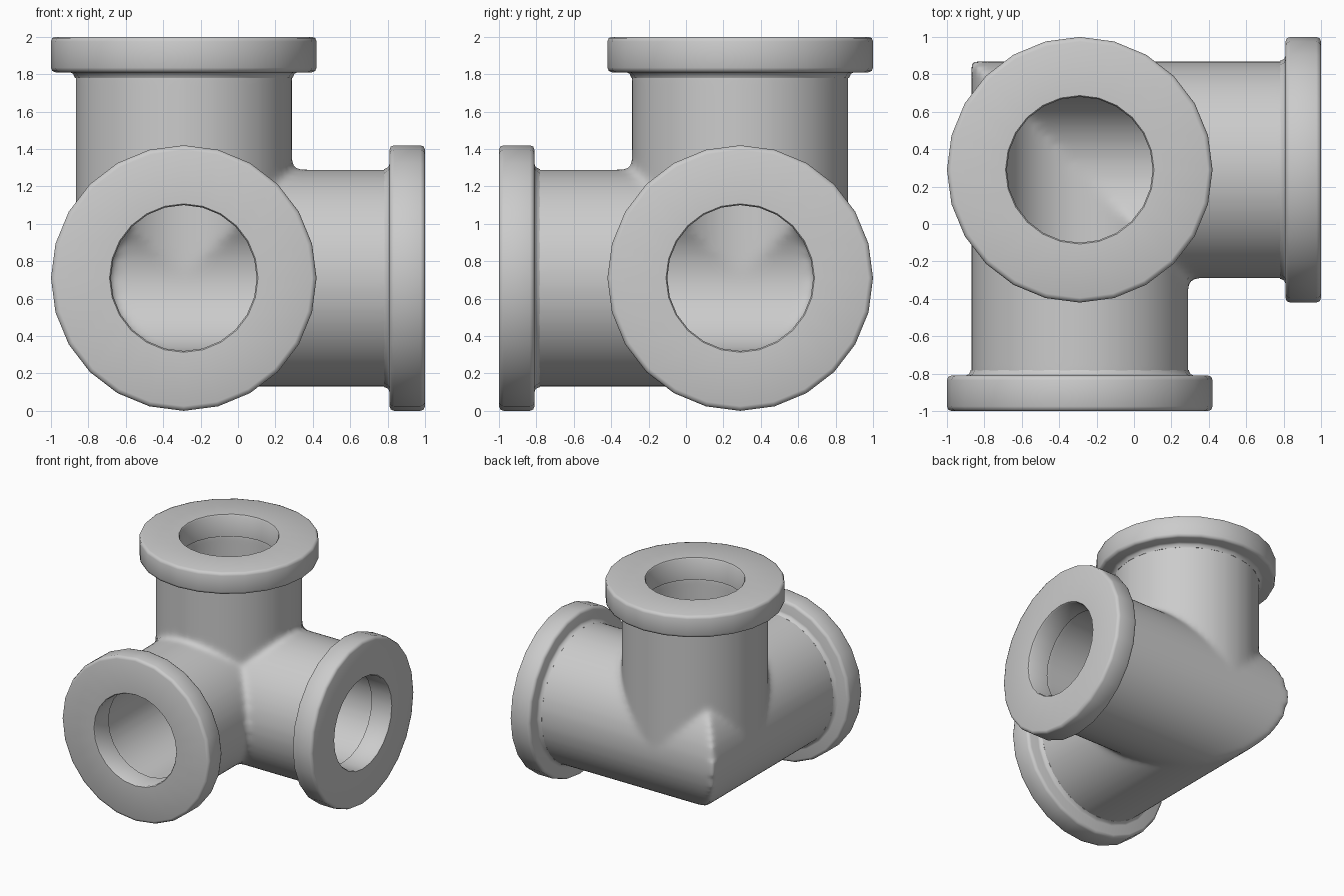
import bpy, bmesh
from math import cos, sin, tau, radians
from mathutils import Vector

cube = bpy.data.objects.get("Cube")
if cube:
    bpy.data.objects.remove(cube, do_unlink=True)

CENTRE = Vector((-0.29, 0.29, 0.71))   # point where the three arms meet
PIPE, BORE = 0.58, 0.402               # outer and inner pipe radius
PIPE_END, BORE_END = 1.14, 1.4         # arm lengths from the centre

grey = bpy.data.materials.new("cast_grey")
grey.use_nodes = True
colour = (0.6, 0.6, 0.6, 1)
grey.diffuse_color = colour
grey.node_tree.nodes["Principled BSDF"].inputs["Base Color"].default_value = colour


def world(u, v, w):
    """Arm coordinates (left, front, up) to model space."""
    return CENTRE + Vector((u, -v, w))


def loft(name, rings, closed=False):
    """Skin a list of equal rings; cap the ends or join last to first."""
    bm = bmesh.new()
    loops = [[bm.verts.new(world(*p)) for p in ring] for ring in rings]
    pairs = list(zip(loops, loops[1:]))
    if closed:
        pairs.append((loops[-1], loops[0]))
    else:
        bm.faces.new(loops[0])
        bm.faces.new(loops[-1])
    for a, b in pairs:
        for i in range(len(a)):
            j = (i + 1) % len(a)
            bm.faces.new((a[i], a[j], b[j], b[i]))
    bmesh.ops.recalc_face_normals(bm, faces=bm.faces)
    mesh = bpy.data.meshes.new(name)
    bm.to_mesh(mesh)
    bm.free()
    obj = bpy.data.objects.new(name, mesh)
    bpy.context.collection.objects.link(obj)
    mesh.materials.append(grey)
    return obj


def circle(r, n):
    return [(r * cos(tau * i / n), r * sin(tau * i / n)) for i in range(n)]


def elbow(name, r, end):
    """Two level arms joined by a mitre."""
    c = circle(r, 64)
    return loft(name, [[(end, a, b) for a, b in c],
                       [(a, a, b) for a, b in c],
                       [(a, end, b) for a, b in c]])


def riser(name, r, end):
    """Upright arm, a hair slimmer so that it never lies on the elbow's skin."""
    c = circle(r * 0.997, 64)
    return loft(name, [[(a, b, h) for a, b in c] for h in (0, end)])


# Pipe body: arms joined, bored out, then blended at the joints
body = elbow("pipe_body", PIPE, PIPE_END)
helpers = [(riser("riser_helper", PIPE, PIPE_END), 'UNION'),
           (elbow("elbow_bore_helper", BORE, BORE_END), 'DIFFERENCE'),
           (riser("riser_bore_helper", BORE, BORE_END), 'DIFFERENCE')]
for helper, operation in helpers:
    helper.hide_render = True
    mod = body.modifiers.new(helper.name, 'BOOLEAN')
    mod.operation = operation
    mod.solver = 'EXACT'
    mod.object = helper
mod = body.modifiers.new("even_mesh", 'REMESH')
mod.mode = 'VOXEL'
mod.voxel_size = 0.024
mod = body.modifiers.new("fillet", 'SMOOTH')
mod.factor = 0.5
mod.iterations = 9

graph = bpy.context.evaluated_depsgraph_get()
finished = bpy.data.meshes.new_from_object(body.evaluated_get(graph))
body.modifiers.clear()
body.data = finished
finished.materials.clear()
finished.materials.append(grey)
finished.shade_smooth()
for helper, _ in helpers:
    bpy.data.objects.remove(helper, do_unlink=True)

# Collars: one turned profile (radius, distance) on each arm
PROFILE = [(0.39, 1.10), (0.39, 1.28), (0.397, 1.29), (0.685, 1.29),
           (0.703, 1.283), (0.71, 1.265), (0.71, 1.125), (0.703, 1.107),
           (0.685, 1.10), (0.61, 1.10), (0.592, 1.093), (0.582, 1.07),
           (0.54, 1.07), (0.50, 1.10)]
AXES = {"left_collar": lambda a, b, h: (h, a, b),
        "front_collar": lambda a, b, h: (a, h, b),
        "top_collar": lambda a, b, h: (a, b, h)}
for name, place in AXES.items():
    collar = loft(name, [[place(a, b, h) for a, b in circle(r, 24)]
                         for r, h in PROFILE], closed=True)
    bpy.ops.object.select_all(action='DESELECT')
    collar.select_set(True)
    bpy.context.view_layer.objects.active = collar
    bpy.ops.object.shade_smooth_by_angle(angle=radians(50))
